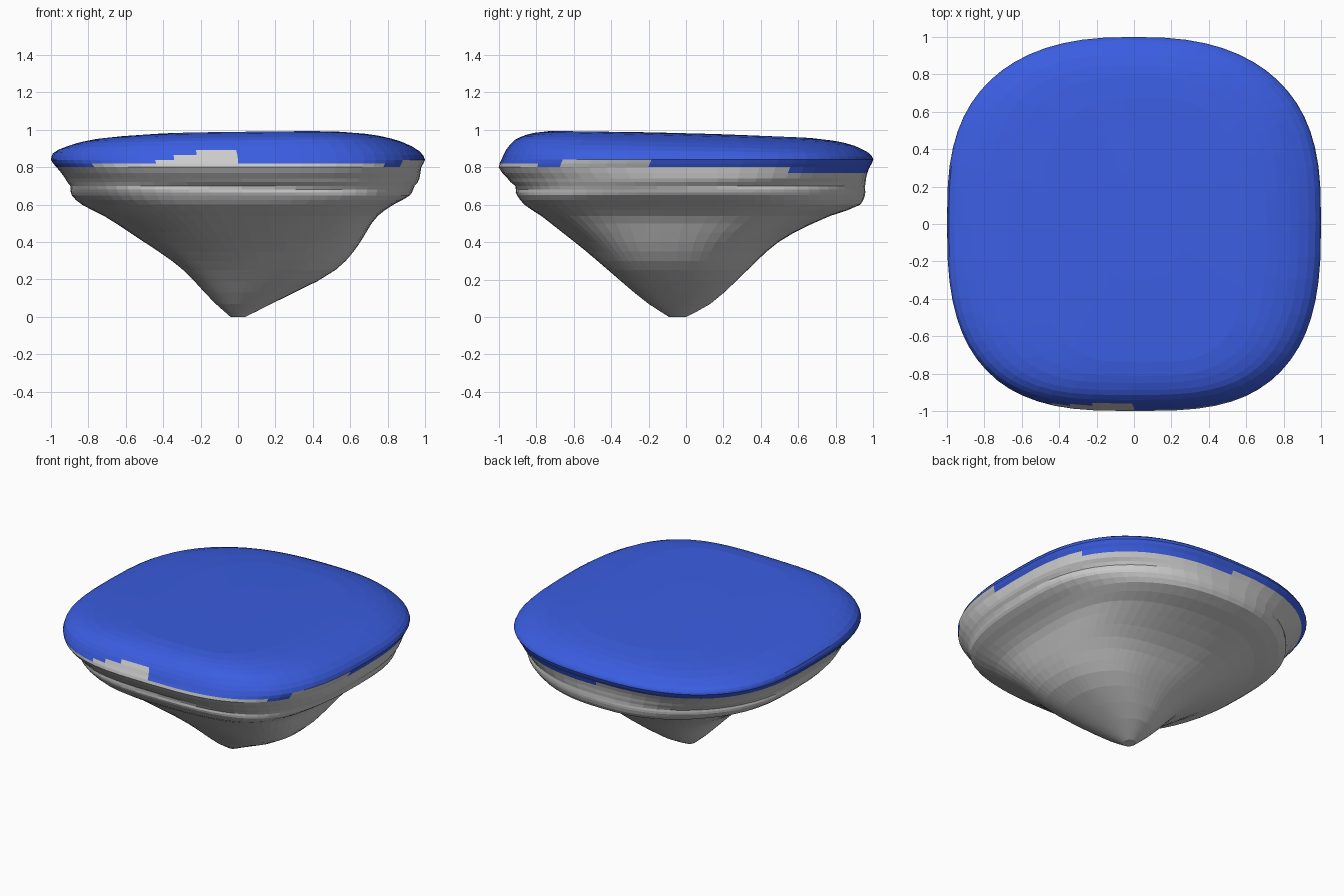
import bpy, bmesh, math

cube = bpy.data.objects.get("Cube")
if cube:
    bpy.data.objects.remove(cube, do_unlink=True)


def make_material(name, colour):
    mat = bpy.data.materials.new(name)
    mat.use_nodes = True
    mat.diffuse_color = colour
    mat.node_tree.nodes["Principled BSDF"].inputs["Base Color"].default_value = colour
    return mat


# Profile stations: height, left, right, front, back, corner squareness
STATIONS = [
    (0.00, -.04, .04, -.09, .00, 2.0),
    (0.07, -.12, .18, -.20, .13, 2.2),
    (0.25, -.30, .52, -.42, .33, 2.5),
    (0.40, -.51, .66, -.59, .51, 2.5),
    (0.54, -.71, .77, -.78, .78, 2.5),
    (0.60, -.83, .85, -.88, .93, 2.6),
    (0.65, -.89, .93, -.92, .95, 2.6),
    (0.74, -.93, .97, -.96, .96, 2.7),
    (0.80, -.97, .98, -1.0, .98, 2.8),
    (0.84, -1.0, 1.0, -.985, 1.0, 2.8),
    (0.88, -.99, .97, -.96, .985, 2.8),
    (0.92, -.91, .88, -.915, .94, 2.9),
    (0.95, -.78, .77, -.85, .85, 3.0),
    (0.97, -.50, .60, -.74, .68, 3.0),
    (0.978, -.20, .25, -.30, .30, 2.5),
]
HEIGHTS = [0, .03, .07, .13, .19, .25, .30, .35, .40, .45, .5, .54, .57, .60, .625,
           .65, .665, .68, .70, .72, .74, .77, .80, .82, .84, .86, .88, .9, .92,
           .935, .95, .96, .97, .978]
SEGMENTS = 64


def slope(i, k):
    """Slope of column k at station i, kept free of overshoot."""
    secants = [(STATIONS[j + 1][k] - STATIONS[j][k]) / (STATIONS[j + 1][0] - STATIONS[j][0])
               for j in (i - 1, i) if 0 <= j < len(STATIONS) - 1]
    if len(secants) == 1:
        return secants[0]
    a, b = secants
    return 2 * a * b / (a + b) if a * b > 0 else 0


def section(z):
    i = max(j for j in range(len(STATIONS) - 1) if STATIONS[j][0] <= z)
    a, b = STATIONS[i], STATIONS[i + 1]
    h = b[0] - a[0]
    t = (z - a[0]) / h
    smooth = t * t * (3 - 2 * t)
    return [a[k] + (b[k] - a[k]) * smooth
            + h * t * (1 - t) * ((1 - t) * slope(i, k) - t * slope(i + 1, k))
            for k in range(1, 6)]


def power(v, n):
    return math.copysign(abs(v) ** (2 / n), v)


def ring_point(z, angle):
    left, right, front, back, n = section(z)
    c, s = math.cos(angle), math.sin(angle)
    # Squarer front corners, and a bulge low on the front left
    n -= 0.3 * s * min(1, z)
    if c > 0 > s:
        n -= 1.2 * c * s * math.sin(math.pi * min(z / 0.7, 1))
    # Rough rock ripples, fading out at the tip and rim
    fade = math.sin(math.pi * min(z / 0.8, 1))
    rough = 1 + fade * 0.012 * (math.sin(5 * angle + 9 * z) + math.sin(3 * angle - 14 * z) - 1)
    # Wavering groove under the rim
    groove = z - 0.695 - 0.012 * math.sin(2 * angle)
    rough -= 0.02 * math.exp(-(groove / 0.02) ** 2) * (0.6 + 0.4 * math.sin(3 * angle))
    x = (left + right) / 2 + (right - left) / 2 * power(c, n) * rough
    y = (front + back) / 2 + (back - front) / 2 * power(s, n) * rough
    # The top leans gently up to the front and right
    lean = min(1, max(0, (z - 0.84) / 0.08))
    return x, y, z + lean * (0.012 * x - 0.026 * y)


def border_height(x, y):
    if y < -0.8:
        if -0.21 < x < 0.04:
            return 0.885
        if -0.33 < x <= -0.21:
            return 0.865
        return 0.845 if -0.44 < x < 0.1 else 0.82
    if x > 0 and y > 0.53:
        return 0.775
    return 0.84 if x > 0 and -0.65 < y < -0.15 else 0.805


# Island body: rock cone below, rounded cushion above
bm = bmesh.new()
rings = [[bm.verts.new(ring_point(z, math.tau * i / SEGMENTS)) for i in range(SEGMENTS)]
         for z in HEIGHTS]
bm.faces.new(reversed(rings[0]))
for low, high in zip(rings, rings[1:]):
    for i in range(SEGMENTS):
        j = (i + 1) % SEGMENTS
        bm.faces.new((low[i], low[j], high[j], high[i]))
bm.faces.new(rings[-1])

# Blue above the stepped border, rock below
for face in bm.faces:
    mid = face.calc_center_median()
    face.material_index = int(mid.z > border_height(mid.x, mid.y))

mesh = bpy.data.meshes.new("floating_island")
bm.to_mesh(mesh)
bm.free()
mesh.materials.append(make_material("rock grey", (0.6, 0.6, 0.6, 1)))
mesh.materials.append(make_material("top blue", (0.043, 0.11, 0.75, 1)))
island = bpy.data.objects.new("floating_island", mesh)
bpy.context.collection.objects.link(island)
